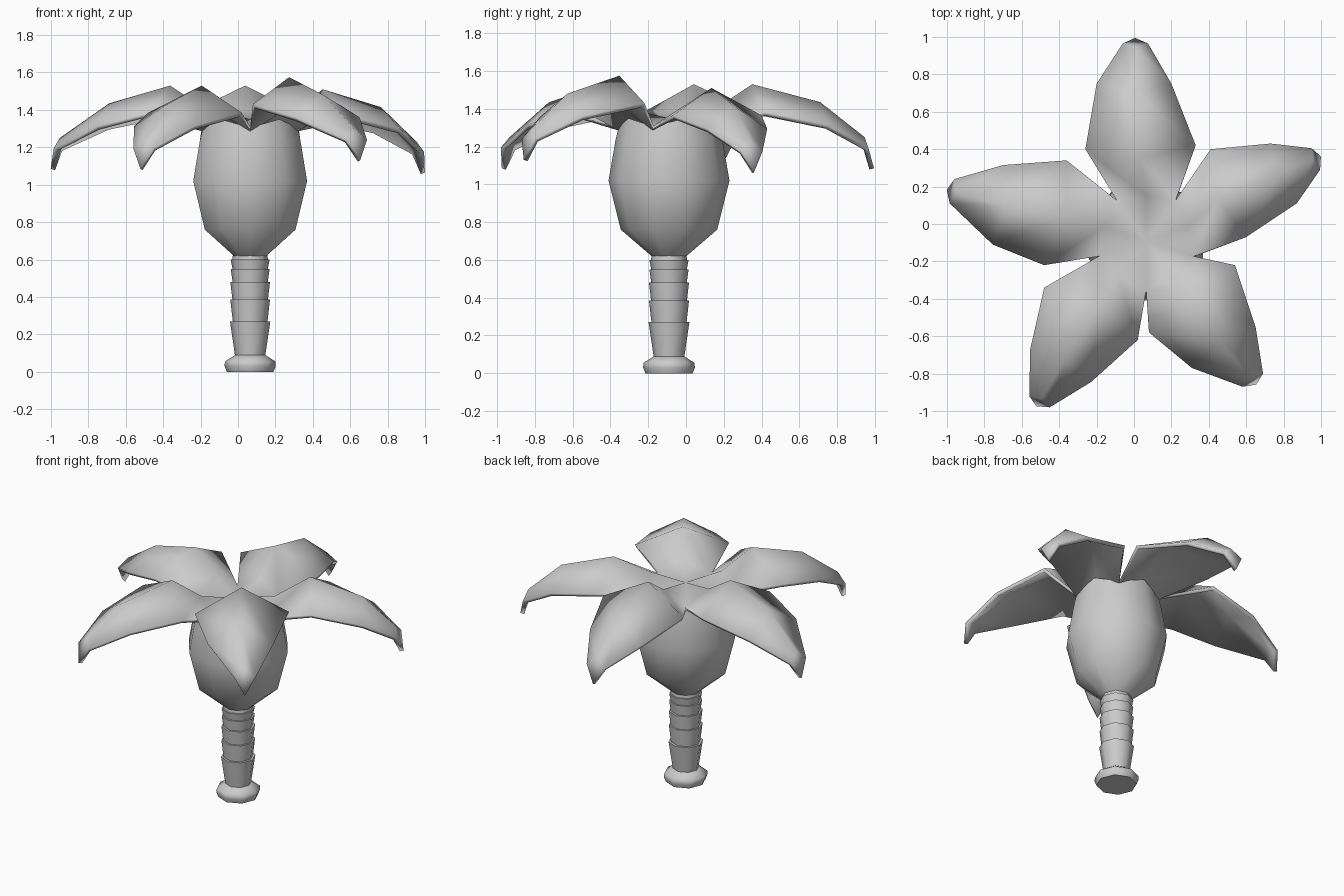
import bpy, bmesh, math
from mathutils import Vector

if "Cube" in bpy.data.objects:
    bpy.data.objects.remove(bpy.data.objects["Cube"])

CX, CY = 0.065, -0.09          # trunk axis
RIM = 0.265                    # radius of the bulb rim


def finish(name, bm, angle):
    me = bpy.data.meshes.new(name)
    bm.to_mesh(me)
    bm.free()
    ob = bpy.data.objects.new(name, me)
    bpy.context.collection.objects.link(ob)
    bpy.ops.object.select_all(action='DESELECT')
    bpy.context.view_layer.objects.active = ob
    ob.select_set(True)
    bpy.ops.object.shade_smooth_by_angle(angle=math.radians(angle))
    return ob


def polar(r, deg, z):
    a = math.radians(deg)
    return Vector((CX + r * math.cos(a), CY + r * math.sin(a), z))


def lathe(name, profile, sides, start, angle, caps=True, rim_lift=0.0):
    bm = bmesh.new()
    rings = []
    for j, (r, z) in enumerate(profile):
        lift = rim_lift if j == len(profile) - 1 else 0
        rings.append([bm.verts.new(polar(r, start + 360 * i / sides, z + lift * (i % 2)))
                      for i in range(sides)])
    for a, b in zip(rings, rings[1:]):
        for i in range(sides):
            k = (i + 1) % sides
            bm.faces.new((a[i], a[k], b[k], b[i]))
    if caps:
        bm.faces.new(rings[0][::-1])
        bm.faces.new(rings[-1])
    return finish(name, bm, angle)


# Flared foot and the overlapping stem segments
lathe("foot", [(0.125, 0), (0.137, 0.03), (0.135, 0.055), (0.08, 0.09)], 8, 0, 60)
lathe("stem", [(0.08, 0.08), (0.108, 0.27), (0.093, 0.27), (0.106, 0.385), (0.095, 0.385),
               (0.106, 0.48), (0.094, 0.48), (0.104, 0.55), (0.094, 0.55),
               (0.104, 0.60), (0.095, 0.60), (0.092, 0.63)], 8, 0, 60)

# Ten-sided bulb, its rim rising slightly under each petal
lathe("bulb", [(0.092, 0.62), (0.255, 0.76), (0.32, 1.02), (0.282, 1.24), (RIM, 1.305)],
      10, -90, 60, caps=False, rim_lift=0.045)

# Petals: start angle of the notch, height offset, then right/left edge pairs
# (x, y) at the widest row, the outer row and the tip row
PETALS = [
    (-90, 0.045, [(.08, -.58), (.54, -.22), (.31, -.77), (.65, -.55), (.58, -.87), (.69, -.80)]),
    (-18, -0.02, [(.60, -.07), (.41, .40), (.87, .11), (.73, .43), (.995, .29), (.95, .405)]),
    (54, 0.0, [(.33, .42), (-.26, .40), (.20, .75), (-.20, .75), (.075, .965), (-.06, .965)]),
    (126, 0.0, [(-.36, .34), (-.48, -.22), (-.70, .315), (-.755, -.11), (-.96, .24), (-.985, .11)]),
    (198, 0.0, [(-.48, -.34), (.02, -.62), (-.555, -.67), (-.23, -.845), (-.56, -.92), (-.45, -.98)]),
]
# per row: edge height, ridge height, ridge pulled inward
ROWS = [(1.385, 1.53, 0.06), (1.315, 1.435, 0.04), (1.195, 1.25, 0.02)]


def add_petal(bm, notch, dz, edges):
    centre = bm.verts.new((CX, CY, 1.35))
    rows = [[polar(RIM, notch, 1.31), polar(RIM * 0.9, notch + 36, 1.395),
             polar(RIM, notch + 72, 1.31)]]
    for i, (ze, zm, pull) in enumerate(ROWS):
        a, b = (Vector((*p, ze + dz)) for p in edges[2 * i:2 * i + 2])
        mid = (a + b) / 2
        out = Vector((mid.x - CX, mid.y - CY, 0)).normalized()
        mid -= out * pull
        mid.z = zm + dz
        rows.append([a, mid, b])
    tip = (rows[-1][0] + rows[-1][2]) / 2 + out * 0.03
    tip.z = 1.085 + dz
    rows = [[bm.verts.new(v) for v in r] for r in rows]
    tip = bm.verts.new(tip)
    for i in range(2):
        bm.faces.new((centre, rows[0][i], rows[0][i + 1]))
        for a, b in zip(rows, rows[1:]):
            bm.faces.new((a[i], b[i], b[i + 1], a[i + 1]))
        bm.faces.new((rows[-1][i], tip, rows[-1][i + 1]))


# One five-petalled crown, welded at the centre and the notches, thin below
bm = bmesh.new()
for notch, dz, edges in PETALS:
    add_petal(bm, notch, dz, edges)
bmesh.ops.remove_doubles(bm, verts=bm.verts, dist=0.001)
crown = finish("petal_crown", bm, 100)
shell = crown.modifiers.new("thickness", 'SOLIDIFY')
shell.thickness = 0.025
shell.offset = -1
